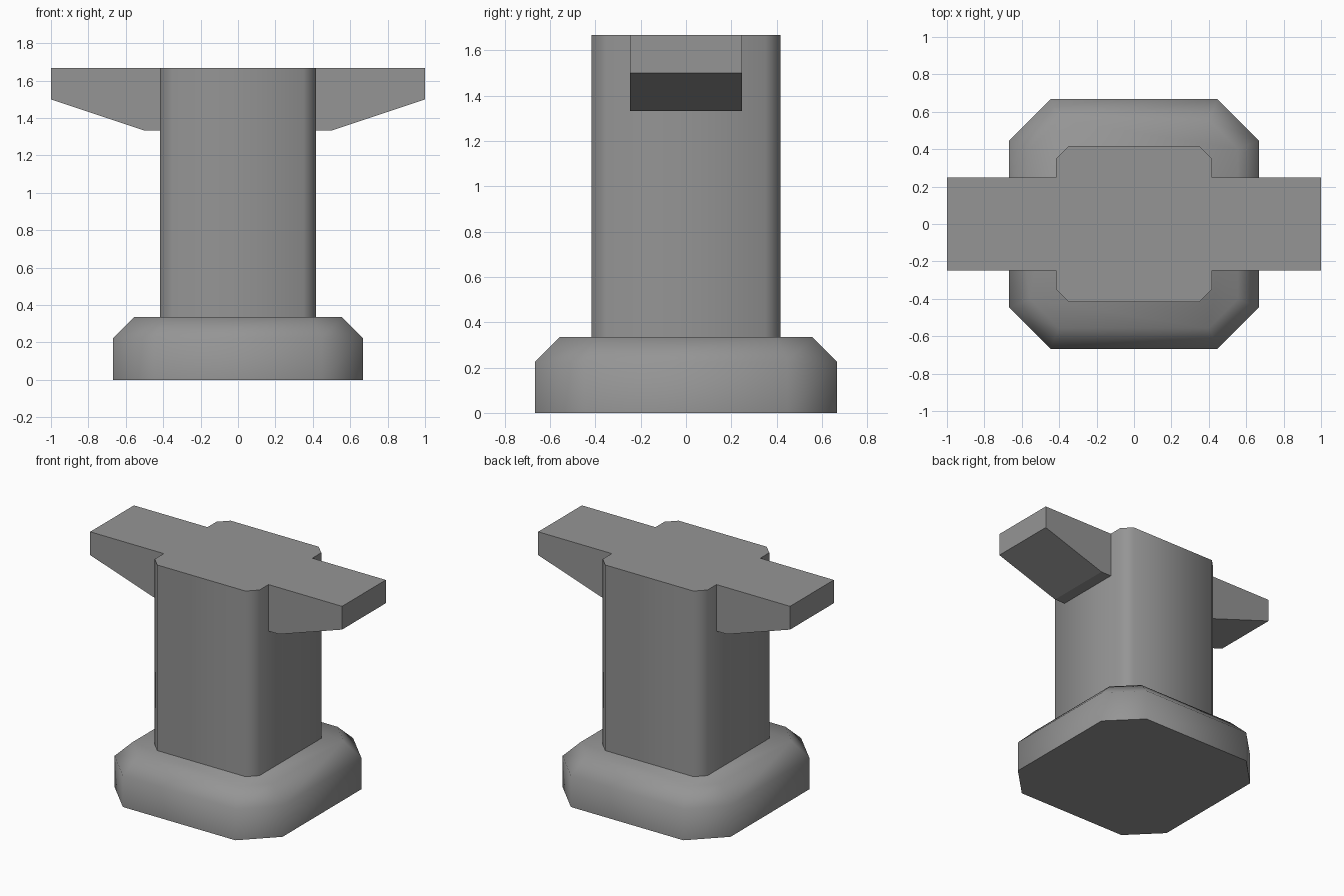
import bpy
import bmesh
from math import radians

cube = bpy.data.objects.get("Cube")
if cube:
    bpy.data.objects.remove(cube, do_unlink=True)

grey = bpy.data.materials.new("stone_grey")
grey.use_nodes = True
GREY = (0.3, 0.3, 0.3, 1)
grey.diffuse_color = GREY
grey.node_tree.nodes["Principled BSDF"].inputs["Base Color"].default_value = GREY


def octagon(half, flat, z):
    """Square of the given half width with cut corners."""
    h, f = half, flat
    return [(x, y, z) for x, y in ((-f, -h), (f, -h), (h, -f), (h, f),
                                   (f, h), (-f, h), (-h, f), (-h, -f))]


def loft(name, rings, smooth=False):
    """Closed solid skinned through matching rings of points."""
    bm = bmesh.new()
    loops = [[bm.verts.new(p) for p in ring] for ring in rings]
    for a, b in zip(loops, loops[1:]):
        for i in range(len(a)):
            j = (i + 1) % len(a)
            bm.faces.new((a[i], a[j], b[j], b[i]))
    bm.faces.new(loops[0])
    bm.faces.new(loops[-1])
    bmesh.ops.recalc_face_normals(bm, faces=bm.faces)
    mesh = bpy.data.meshes.new(name)
    bm.to_mesh(mesh)
    bm.free()
    mesh.materials.append(grey)
    ob = bpy.data.objects.new(name, mesh)
    bpy.context.collection.objects.link(ob)
    if smooth:
        bpy.ops.object.select_all(action='DESELECT')
        ob.select_set(True)
        bpy.context.view_layer.objects.active = ob
        bpy.ops.object.shade_smooth_by_angle(angle=radians(50))
    return ob


# Base with cut corners and a bevelled upper rim
loft("base", [octagon(0.667, 0.447, 0), octagon(0.667, 0.447, 0.224),
              octagon(0.556, 0.401, 0.335)], smooth=True)

# Upright column
loft("column", [octagon(0.416, 0.35, 0.335), octagon(0.416, 0.35, 1.667)],
     smooth=True)

# Tapered side arms, flush with the column top
arm_profile = [(0.416, 1.333), (0.5, 1.333), (1, 1.5), (1, 1.667), (0.416, 1.667)]
for name, side in (("left_arm", 1), ("right_arm", -1)):
    loft(name, [[(side * x, y, z) for x, z in arm_profile] for y in (-0.248, 0.248)])
